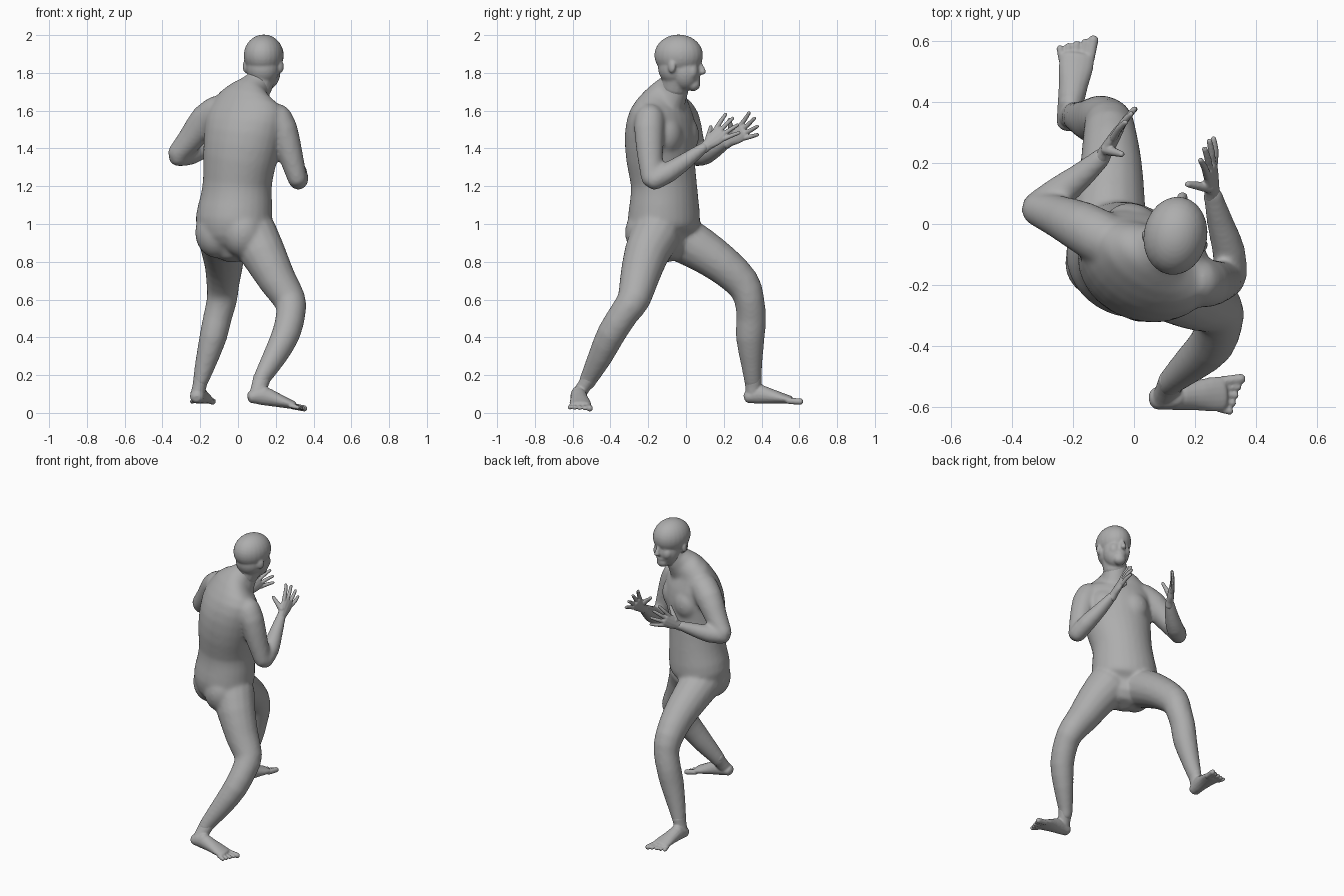
import bpy, bmesh, math
from mathutils import Vector, Matrix

cube = bpy.data.objects.get("Cube")
if cube:
    bpy.data.objects.remove(cube, do_unlink=True)

skin = bpy.data.materials.new("grey_clay")
skin.use_nodes = True
tone = (0.42, 0.42, 0.42, 1)
skin.diffuse_color = tone
skin.node_tree.nodes["Principled BSDF"].inputs["Base Color"].default_value = tone


def refine(rings):
    """Insert a smoothly interpolated ring between each neighbouring pair."""
    rows = [Vector(r) for r in rings]
    out = [rows[0]]
    for i in range(len(rows) - 1):
        before, after = rows[max(i - 1, 0)], rows[min(i + 2, len(rows) - 1)]
        out += [((rows[i] + rows[i + 1]) * 9 - before - after) / 16, rows[i + 1]]
    return out


def tube(bm, rings, side, segments=16):
    """Loft elliptical rings (x, y, z, side radius, front radius) with rounded ends."""
    rings = refine(rings)
    pts = [Vector(r[:3]) for r in rings]
    tans = [(pts[min(i + 1, len(pts) - 1)] - pts[max(i - 1, 0)]).normalized()
            for i in range(len(pts))]
    full = [(p, t, r[3], r[4]) for p, t, r in zip(pts, tans, rings)]
    caps = []
    for (p, t, a, b), sign in ((full[0], -1), (full[-1], 1)):
        r = min(a, b)
        caps.append([(p + t * sign * r * k, t, a * s, b * s)
                     for k, s in ((0.45, 0.85), (0.75, 0.45))])
    loops = []
    for p, t, a, b in caps[0][::-1] + full + caps[1]:
        u = Vector(side)
        u = (u - t * u.dot(t)).normalized()
        v = t.cross(u)
        angles = [math.tau * k / segments for k in range(segments)]
        loops.append([bm.verts.new(p + u * a * math.cos(w) + v * b * math.sin(w))
                      for w in angles])
    for lo, hi in zip(loops, loops[1:]):
        for k in range(segments):
            n = (k + 1) % segments
            bm.faces.new((lo[k], lo[n], hi[n], hi[k]))
    bm.faces.new(loops[0][::-1])
    bm.faces.new(loops[-1])


def ball(bm, centre, radii, yaw=0):
    m = (Matrix.Translation(centre) @ Matrix.Rotation(yaw, 4, 'Z')
         @ Matrix.Diagonal((*radii, 1)))
    bmesh.ops.create_uvsphere(bm, u_segments=24, v_segments=16, radius=1, matrix=m)


def finish(name, bm, voxel, smoothing):
    """Fuse the overlapping shells into one continuous surface."""
    bmesh.ops.recalc_face_normals(bm, faces=bm.faces[:])
    mesh = bpy.data.meshes.new(name)
    bm.to_mesh(mesh)
    bm.free()
    mesh.materials.append(skin)
    obj = bpy.data.objects.new(name, mesh)
    bpy.context.collection.objects.link(obj)
    fuse = obj.modifiers.new("fuse", 'REMESH')
    fuse.mode = 'VOXEL'
    fuse.voxel_size = voxel
    fuse.use_smooth_shade = True
    soft = obj.modifiers.new("soften", 'SMOOTH')
    soft.factor = 0.5
    soft.iterations = smoothing


# Torso turned away from the front, with its shoulder line as the side axis
across = Vector((0.87, -0.5, 0))
ahead = Vector((0.5, 0.87, 0))
turn = -math.pi / 6
body = bmesh.new()
tube(body, [(-.01, -.115, .9, .14, .125), (-.02, -.12, .95, .188, .168),
            (-.022, -.117, 1.02, .208, .186), (-.01, -.115, 1.12, .197, .177),
            (-.003, -.118, 1.22, .187, .17), (.01, -.135, 1.35, .203, .174),
            (.03, -.137, 1.48, .22, .174), (.04, -.127, 1.585, .225, .148),
            (.05, -.108, 1.668, .165, .105), (.08, -.08, 1.72, .085, .08)], across, 28)
for s in (-1, 1):
    ball(body, Vector((-.015, -.12, .955)) + across * s * .08 - ahead * .055,
         (.115, .115, .135), turn)
    ball(body, Vector((.03, -.135, 1.47)) + across * s * .085 + ahead * .085,
         (.1, .085, .11), turn)

# Neck
tube(body, [(.075, -.09, 1.64, .095, .085), (.1, -.06, 1.72, .073, .076),
            (.125, -.045, 1.8, .068, .074)], (1, 0, 0))

# Legs
tube(body, [(-.085, -.065, .945, .13, .13), (-.08, .07, .87, .118, .117),
            (-.075, .2, .78, .102, .103), (-.08, .3, .685, .088, .092),
            (-.085, .335, .6, .081, .08), (-.11, .345, .5, .076, .079),
            (-.132, .34, .4, .073, .077), (-.175, .348, .25, .055, .056),
            (-.2, .355, .16, .04, .046)], (1, 0, 0))
tube(body, [(.075, -.16, .945, .135, .135), (.135, -.21, .84, .12, .12),
            (.21, -.25, .7, .1, .103), (.272, -.277, .6, .086, .089),
            (.28, -.325, .53, .078, .08), (.255, -.395, .42, .075, .077),
            (.195, -.453, .3, .063, .067), (.13, -.51, .19, .046, .05),
            (.117, -.527, .155, .042, .045)], across)

# Arms
tube(body, [(-.1, -.05, 1.6, .09, .085), (-.17, -.01, 1.55, .085, .086),
            (-.25, .025, 1.45, .07, .07), (-.318, .05, 1.372, .057, .057)], (0, 1, 0))
tube(body, [(-.322, .05, 1.358, .053, .053), (-.25, .1, 1.367, .055, .055),
            (-.17, .162, 1.4, .043, .044), (-.1, .225, 1.437, .028, .032)], (0, 0, 1))
tube(body, [(.2, -.19, 1.56, .085, .08), (.24, -.195, 1.5, .077, .08),
            (.28, -.19, 1.36, .065, .069), (.315, -.18, 1.237, .052, .057)], (1, 0, 0))
tube(body, [(.32, -.172, 1.23, .053, .053), (.312, -.09, 1.275, .055, .055),
            (.282, .01, 1.343, .043, .044), (.258, .1, 1.41, .028, .032)], (0, 0, 1))
finish("body", body, .01, 14)

# Head with upper neck, built facing +y around its own origin and then turned
head = bmesh.new()
ball(head, (0, -.01, .02), (.105, .13, .11))
ball(head, (0, -.03, -.045), (.089, .09, .095))
ball(head, (0, .025, -.065), (.083, .082, .103))
ball(head, (0, .068, -.135), (.04, .037, .035))
ball(head, (0, .085, -.005), (.06, .02, .022))
tube(head, [(-.025, -.035, -.15, .072, .075), (-.012, -.025, -.11, .072, .077),
            (0, -.02, -.06, .075, .08)], (1, 0, 0))
tube(head, [(0, .1, -.015, .01, .012), (0, .114, -.05, .014, .016),
            (0, .12, -.068, .02, .018)], (1, 0, 0), 10)
ball(head, (0, .092, -.106), (.03, .016, .011))
ball(head, (0, .089, -.121), (.026, .016, .011))
for s in (-1, 1):
    ball(head, (s * .034, .083, -.034), (.018, .014, .011))
    ball(head, (s * .036, .066, -.068), (.036, .035, .043))
    ball(head, (s * .095, -.03, -.04), (.014, .023, .034), -s * .4)
bmesh.ops.transform(head, verts=head.verts[:], space=Matrix(), matrix=
                    Matrix.Translation((.138, -.029, 1.873)) @ Matrix.Rotation(-.18, 4, 'Z'))
finish("head", head, .006, 10)


def hand(name, wrist, direction, thumbward):
    """Open hand with spread fingers; thumbward points from palm to thumb."""
    bm = bmesh.new()
    w, d = Vector(wrist), Vector(direction).normalized()
    s = Vector(thumbward)
    s = (s - d * s.dot(d)).normalized()
    palm = s.cross(d) if name.startswith("right") else d.cross(s)
    tube(bm, [(*(w - d * .03), .03, .027), (*w, .031, .024), (*(w + d * .045), .043, .021),
              (*(w + d * .095), .046, .017)], s, 12)
    for i, length in enumerate((.098, .108, .103, .085)):
        base = w + d * .085 + s * (.035 - .0235 * i)
        way = (d + s * (.32 - .22 * i)).normalized()
        mid = base + way * length * .55
        tip = base + way * length + palm * .008
        tube(bm, [(*base, .0135, .0135), (*mid, .012, .012), (*tip, .0095, .0095)], s, 8)
    base = w + d * .025 + s * .022
    way = (d * .7 + s * .8 + palm * .7).normalized()
    tube(bm, [(*base, .021, .019), (*(base + way * .05), .0145, .0145),
              (*(base + way * .095), .0105, .0105)], palm, 8)
    finish(name, bm, .004, 3)


# Hands
hand("left_hand", (-.095, .235, 1.442), (.1, .165, .115), (-.1, -.1, 1))
hand("right_hand", (.256, .115, 1.42), (-.01, .16, .14), (-.35, -.6, .8))


def foot(name, heel, direction, inner, shin):
    """Bare foot; heel is on the sole, inner points to the big toe side, shin meets the leg."""
    bm = bmesh.new()
    h, d, s = Vector(heel), Vector(direction).normalized(), Vector(inner)
    up = Vector((0, 0, 1))
    rows = ((0, .038, .036, .04), (.05, .042, .05, .053), (.12, .048, .039, .042),
            (.18, .057, .028, .031), (.215, .056, .022, .025))
    tube(bm, [(*(h + d * k + up * lift), a, b) for k, a, b, lift in rows], s)
    ankle = h + d * .022 + up * .05
    tube(bm, [(*ankle, .038, .042), (*ankle.lerp(Vector(shin), .5), .037, .043),
              (*shin, .041, .047)], s)
    ball(bm, h + d * .06 + up * .06, (.04, .04, .045))
    for k in range(5):
        base = h + d * (.215 - .004 * k) + s * (.04 - .022 * k) + up * .019
        r = .0175 if k == 0 else .0125
        tip = base + d * (.066 - .007 * k) - s * .004 * (k - 1) - up * .004
        tube(bm, [(*base, r, r), (*tip, r, r)], s, 8)
    finish(name, bm, .005, 5)


# Feet
foot("left_foot", (-.217, .335, .045), (.036, .25, 0), (1, -.15, 0), (-.195, .355, .185))
foot("right_foot", (.078, -.573, .045), (.25, .018, -.033), (-.07, 1, 0), (.127, -.512, .185))
